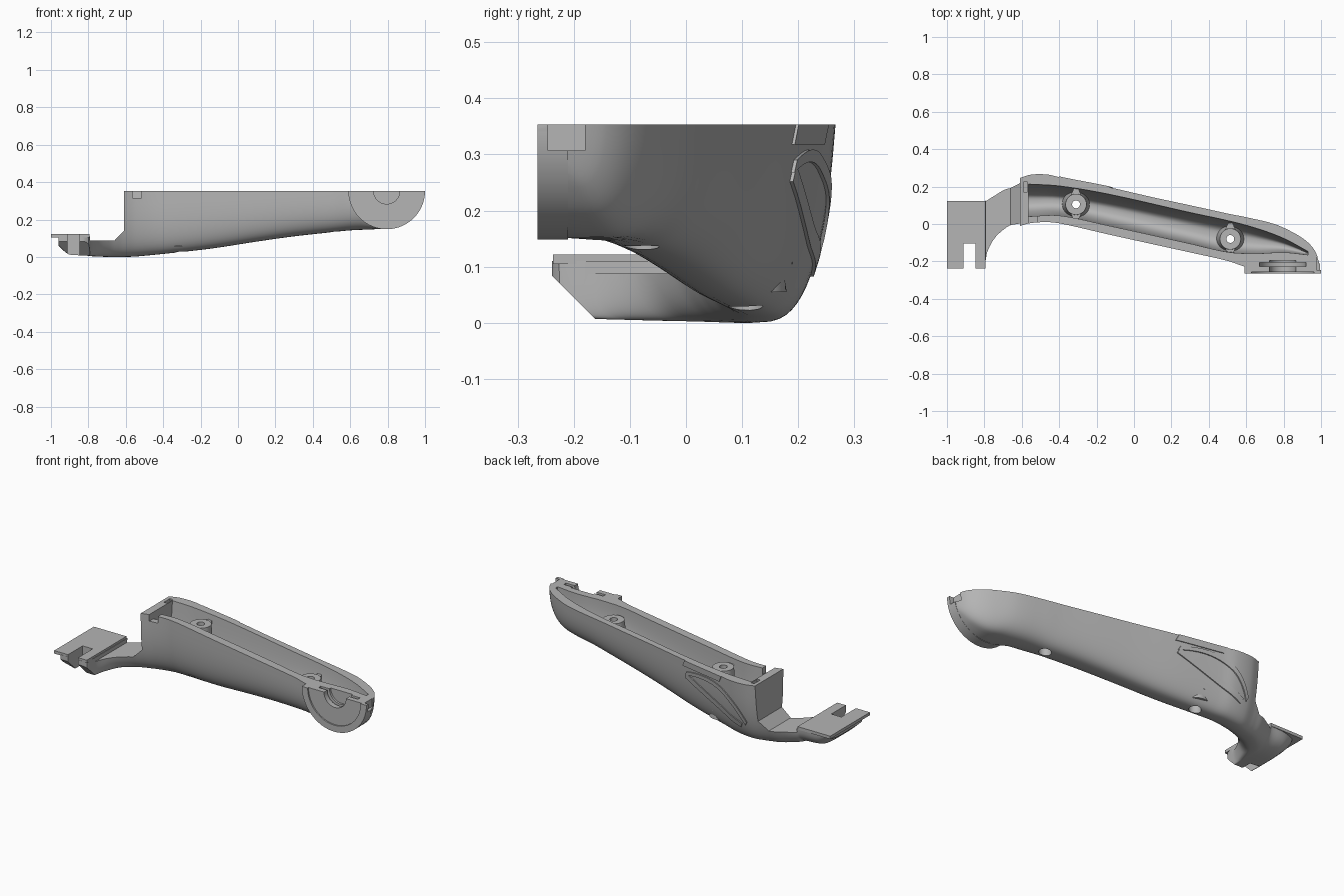
import bpy, bmesh, math
from mathutils import Vector

cube = bpy.data.objects.get("Cube")
if cube:
    bpy.data.objects.remove(cube, do_unlink=True)

grey = bpy.data.materials.new("plain_grey")
grey.use_nodes = True
grey.diffuse_color = (0.46, 0.46, 0.46, 1)
grey.node_tree.nodes["Principled BSDF"].inputs["Base Color"].default_value = grey.diffuse_color
TOP = 0.353
TAPER = 0.08


def finish(bm, name):
    bmesh.ops.recalc_face_normals(bm, faces=bm.faces)
    mesh = bpy.data.meshes.new(name)
    bm.to_mesh(mesh)
    bm.free()
    mesh.materials.append(grey)
    obj = bpy.data.objects.new(name, mesh)
    bpy.context.collection.objects.link(obj)
    return obj


def ramp(x, a, b):
    t = min(max((x - a) / (b - a), 0), 1)
    return t * t * (3 - 2 * t)


def sample(rows, x):
    """Smoothly interpolate station rows whose first entry is x."""
    i = 0
    while i < len(rows) - 2 and x > rows[i + 1][0]:
        i += 1
    a, b = rows[i], rows[i + 1]
    p, n = rows[max(i - 1, 0)], rows[min(i + 2, len(rows) - 1)]
    w = b[0] - a[0]
    t = (x - a[0]) / w
    out = []
    for k in range(1, len(a)):
        ma = (b[k] - p[k]) / (b[0] - p[0]) * w
        mb = (n[k] - a[k]) / (n[0] - a[0]) * w
        out.append((2*t**3 - 3*t*t + 1)*a[k] + (t**3 - 2*t*t + t)*ma
                   + (3*t*t - 2*t**3)*b[k] + (t**3 - t*t)*mb)
    return out


def loft(name, rows, top, front_power, steps=5, arc=32):
    """Solid with U-shaped sections along x; rows hold x, front, back, bottom."""
    xs = [a[0] + (b[0] - a[0]) * s / steps for a, b in zip(rows, rows[1:]) for s in range(steps)]
    xs.append(rows[-1][0])
    bm = bmesh.new()
    rings = []
    for x in xs:
        yf, yb, zb = sample(rows, x)
        mid, half, zt = (yf + yb) / 2, (yb - yf) / 2, top(x)
        ring = []
        for k in range(arc + 1):
            c, s = -math.cos(math.pi * k / arc), max(math.sin(math.pi * k / arc), 0)
            e = 2 / (front_power(x) if c < 0 else 2.8)
            u = math.copysign(abs(c) ** e, c)
            depth = (zt - zb) * s ** e
            ring.append(bm.verts.new((x, mid + half * u - TAPER * depth * max(u, 0), zt - depth)))
        rings.append(ring)
    for a, b in zip(rings, rings[1:]):
        for k in range(len(a)):
            j = (k + 1) % len(a)
            bm.faces.new((a[k], a[j], b[j], b[k]))
    bm.faces.new(rings[0])
    bm.faces.new(rings[-1])
    return finish(bm, name)


def prism(name, points, axis, low, high, end_points=None):
    """Extrude a flat outline along one axis, optionally to a different end outline."""
    at = "xyz".index(axis)
    bm = bmesh.new()
    a, b = ([bm.verts.new((*p[:at], d, *p[at:])) for p in outline]
            for outline, d in ((points, low), (end_points or points, high)))
    bm.faces.new(a)
    bm.faces.new(b)
    for i in range(len(a)):
        j = (i + 1) % len(a)
        bm.faces.new((a[i], a[j], b[j], b[i]))
    return finish(bm, name)


def circle(cx, cy, r, n=48):
    return [(cx + r * math.cos(math.tau * i / n), cy + r * math.sin(math.tau * i / n)) for i in range(n)]


def box(name, x0, x1, y0, y1, z0, z1):
    return prism(name, [(x0, y0), (x1, y0), (x1, y1), (x0, y1)], "z", z0, z1)


def combine(obj, tools, operation="DIFFERENCE", keep=False):
    for tool in tools:
        mod = obj.modifiers.new("cut", "BOOLEAN")
        mod.operation, mod.object, mod.solver = operation, tool, "EXACT"
        bpy.context.view_layer.objects.active = obj
        bpy.ops.object.modifier_apply(modifier=mod.name)
        if not keep:
            bpy.data.objects.remove(tool, do_unlink=True)


# Handle shell running on into the neck and tail, and its cavity
outer = [(-0.96, -0.238, 0.09, 0.06), (-0.91, -0.238, 0.11, 0.016), (-0.87, -0.236, 0.118, 0.01),
         (-0.8, -0.226, 0.122, 0.006), (-0.785, -0.152, 0.13, 0.004), (-0.75, -0.086, 0.158, 0.002),
         (-0.69, -0.04, 0.212, 0.0), (-0.64, -0.02, 0.236, 0.0),
         (-0.61, -0.01, 0.246, 0.0), (-0.55, 0.005, 0.264, 0.002), (-0.46, 0.01, 0.264, 0.01),
         (-0.38, 0.0, 0.245, 0.018), (-0.14, -0.055, 0.198, 0.045), (0.1, -0.108, 0.143, 0.082),
         (0.3, -0.152, 0.1, 0.11), (0.5, -0.197, 0.056, 0.132), (0.6, -0.23, 0.036, 0.142),
         (0.75, -0.258, 0.0, 0.149), (0.85, -0.262, -0.045, 0.157), (0.92, -0.263, -0.09, 0.191),
         (0.965, -0.264, -0.14, 0.24), (0.99, -0.264, -0.2, 0.291), (1.0, -0.264, -0.245, 0.345)]
inner = [(-0.565, 0.04, 0.215, 0.04), (-0.4, 0.045, 0.205, 0.05), (-0.14, -0.008, 0.162, 0.08),
         (0.3, -0.105, 0.063, 0.145), (0.5, -0.15, 0.02, 0.167), (0.65, -0.158, -0.02, 0.18),
         (0.8, -0.152, -0.075, 0.21), (0.93, -0.165, -0.145, 0.29)]
shell = loft("handle_shell", outer, lambda x: 0.112 + (TOP - 0.112) * ramp(x, -0.8, -0.61),
             lambda x: 2.8 + 6 * ramp(x, 0.66, 0.85) + 4 * ramp(-x, 0.74, 0.82))
above_neck = [(-0.61, 0.5), (-0.61, 0.14), (-0.66, 0.088), (-0.79, 0.088),
              (-0.79, 0.11), (-1.1, 0.11), (-1.1, 0.5)]
tail_chamfer = [(-0.35, 0.195), (-0.35, -0.05), (-0.105, -0.05)]
combine(shell, [prism("above_neck", above_neck, "y", -0.5, 0.5),
                prism("tail_chamfer", tail_chamfer, "x", -1.1, -0.7)])

# Round pivot face joined to the front of the shell
PX = 0.795
disc = prism("pivot_disc", circle(PX, TOP, 0.205, 96), "y", -0.265, -0.21)
combine(disc, [box("disc_trim", 0.5, 1.1, -0.4, 0, TOP, 0.7)])
combine(shell, [disc], "UNION")
combine(shell, [loft("cavity", inner, lambda x: TOP + 0.02, lambda x: 2.8)])
for r, y0, y1 in ((0.168, -0.28, -0.257), (0.07, -0.27, -0.195), (0.125, -0.227, -0.207)):
    combine(shell, [prism("pivot_cut", circle(PX, TOP, r), "y", y0, y1)])
combine(shell, [box("tip_notch", 0.975, 1.05, -0.246, -0.18, 0.307, 0.4),
                box("rim_notch", -0.565, -0.515, -0.03, 0.07, 0.315, 0.4),
                box("end_notch", -0.59, -0.57, 0.17, 0.225, 0.31, 0.4)])

# Flared screw bosses with tapered cross ribs and drilled holes
for name, x, y, floor, top in (("rear_boss", -0.31, 0.105, 0.055, 0.33),
                               ("front_boss", 0.515, -0.08, 0.163, 0.31)):
    boss = prism(name, circle(x, y, 0.074, 32), "z", floor, top, circle(x, y, 0.056, 32))
    rib = [(x + sx * w, y + sy * 0.085) for sx, w, sy in
           ((-1, 0.012, -1), (1, 0.012, -1), (1, 0.05, 0), (1, 0.012, 1), (-1, 0.012, 1), (-1, 0.05, 0))]
    combine(boss, [prism("rib", rib, "z", floor + 0.05, top - 0.01)], "UNION")
    drills = [prism("drill", circle(x, y, 0.021, 24), "z", -0.1, 0.5),
              prism("counterbore", circle(x, y, 0.032, 32), "z", -0.1, floor + 0.015)]
    combine(shell, drills, keep=True)
    combine(boss, drills)

# Tail plate with its slot
plate = box("tail_plate", -1.0, -0.793, -0.237, 0.122, 0.105, 0.122)
slot = box("slot", -0.912, -0.848, -0.3, -0.105, -0.1, 0.3)
combine(shell, [slot], keep=True)
combine(plate, [slot])


# Raised trim strips following the back wall
def back_point(x, z, lift):
    yf, yb, zb = sample(outer, x)
    d = min(max((TOP - z) / (TOP - zb), 0), 0.98)
    u = (1 - d ** 2.8) ** (1 / 2.8)
    return Vector((x, (yf + yb) / 2 + (yb - yf) / 2 * u - TAPER * (TOP - z) * u + lift, z))


def trim(name, ends, bend, width, lift, n=20):
    (x0, z0), (x1, z1) = ends
    bm = bmesh.new()
    rows = []
    for i in range(n + 1):
        t = i / n
        b = bend * 4 * t * (1 - t)
        x, z = x0 + (x1 - x0) * t - b * 0.6, z0 + (z1 - z0) * t + b
        rows.append([bm.verts.new(back_point(x + s * width * 0.5, z - s * width, h))
                     for s, h in ((0, -0.006), (0, lift), (1, lift), (1, -0.006))])
    for a, b in zip(rows, rows[1:]):
        for k in range(4):
            j = (k + 1) % 4
            bm.faces.new((a[k], a[j], b[j], b[k]))
    bm.faces.new(rows[0])
    bm.faces.new(rows[-1])
    return finish(bm, name)


trim("arched_trim", ((-0.14, 0.29), (-0.55, 0.125)), 0.08, 0.022, 0.006)
trim("straight_trim", ((-0.14, 0.28), (-0.52, 0.11)), 0, 0.028, 0.006)
trim("rim_trim", ((-0.13, TOP), (-0.4, TOP)), 0, 0.035, 0.005)

# Smooth curved surfaces while keeping edges sharp
for obj in bpy.context.view_layer.objects:
    obj.select_set(obj.type == "MESH" and grey.name in obj.data.materials)
bpy.context.view_layer.objects.active = shell
bpy.ops.object.shade_smooth_by_angle(angle=math.radians(32))
